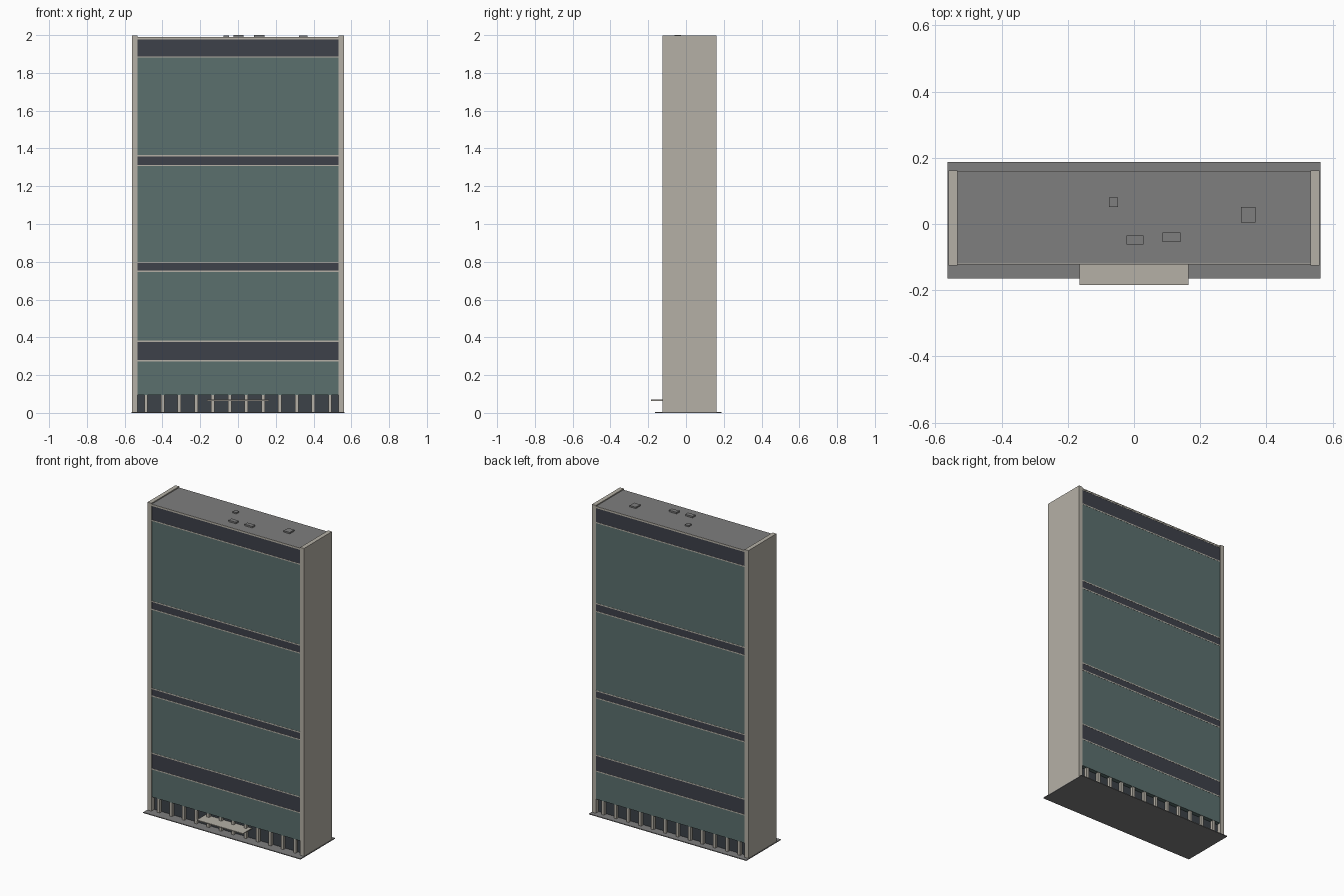
import bpy

old = bpy.data.objects.get("Cube")
if old:
    bpy.data.objects.remove(old, do_unlink=True)


def material(name, r, g, b):
    m = bpy.data.materials.new(name)
    m.use_nodes = True
    m.diffuse_color = (r, g, b, 1)
    node = next(n for n in m.node_tree.nodes if n.type == 'BSDF_PRINCIPLED')
    node.inputs["Base Color"].default_value = (r, g, b, 1)
    node.inputs["Roughness"].default_value = 0.8
    return m


STONE = material("warm stone", 0.46, 0.435, 0.38)
GREY = material("roof grey", 0.21, 0.21, 0.21)
GLASS = material("teal glass", 0.105, 0.16, 0.155)
DARK = material("dark louvre", 0.048, 0.053, 0.068)
SHOP = material("lobby glass", 0.045, 0.055, 0.066)


def box(name, x, y, z, mat):
    """Box spanning the given (low, high) ranges."""
    bpy.ops.mesh.primitive_cube_add(size=1, location=[sum(r) / 2 for r in (x, y, z)])
    ob = bpy.context.object
    ob.name = ob.data.name = name
    ob.scale = [r[1] - r[0] for r in (x, y, z)]
    bpy.ops.object.transform_apply(location=False, rotation=False, scale=True)
    ob.data.materials.append(mat)
    return ob


INNER = 0.533
SPAN = (-INNER, INNER)
FRONT, BACK = -0.12, 0.157
LOBBY = 0.095
TRIM = 0.007

# Ground slab and end walls
box("base_slab", (-0.563, 0.563), (-0.165, 0.188), (0, 0.005), GREY)
for side, x in (("right", (-0.56, -INNER)), ("left", (INNER, 0.56))):
    box("end_wall_" + side, x, (-0.125, 0.161), (0.003, 1.997), STONE)

# Recessed lobby with a row of columns on both long sides
box("lobby", SPAN, (FRONT + 0.025, BACK - 0.025), (0.004, LOBBY), SHOP)
for i in range(12):
    x = (i - 5.5) * 0.0886
    for label, y in (("front", FRONT + 0.011), ("back", BACK - 0.011)):
        box(f"column_{label}_{i + 1}", (x - 0.009, x + 0.009),
            (y - 0.009, y + 0.009), (0.004, LOBBY), STONE)

# Louvre bands edged with stone trims, glass storeys between them
bands = [(0.28, 0.375), (0.753, 0.793), (1.313, 1.357), (1.888, 1.978)]
bottom = LOBBY
for i, (low, high) in enumerate(bands, 1):
    box(f"glass_storey_{i}", SPAN, (FRONT, BACK), (bottom, low - TRIM), GLASS)
    box(f"louvre_band_{i}", SPAN, (FRONT, BACK), (low, high), DARK)
    for label, z in (("lower", low - TRIM), ("upper", high)):
        box(f"trim_{label}_{i}", SPAN, (FRONT - 0.001, BACK + 0.001),
            (z, z + TRIM), STONE)
    bottom = high + TRIM

# Roof deck and stone fascia strips
box("roof_deck", SPAN, (FRONT, BACK), (bottom, 1.99), GREY)
for label, y in (("front", (FRONT - 0.002, FRONT)), ("back", (BACK, BACK + 0.002))):
    box("roof_fascia_" + label, SPAN, y, (bottom, 1.99), STONE)

# Rooftop plant units
units = [(-0.062, 0.066, 0.028, 0.028, 1.998), (0.003, -0.048, 0.052, 0.028, 2),
         (0.113, -0.04, 0.054, 0.028, 2), (0.345, 0.028, 0.044, 0.046, 1.999)]
for i, (x, y, w, d, top) in enumerate(units, 1):
    box(f"roof_unit_{i}", (x - w / 2, x + w / 2), (y - d / 2, y + d / 2),
        (1.985, top), GREY)

# Entrance canopy
box("entrance_canopy", (-0.165, 0.165), (-0.185, FRONT + 0.025), (0.064, 0.07), STONE)
